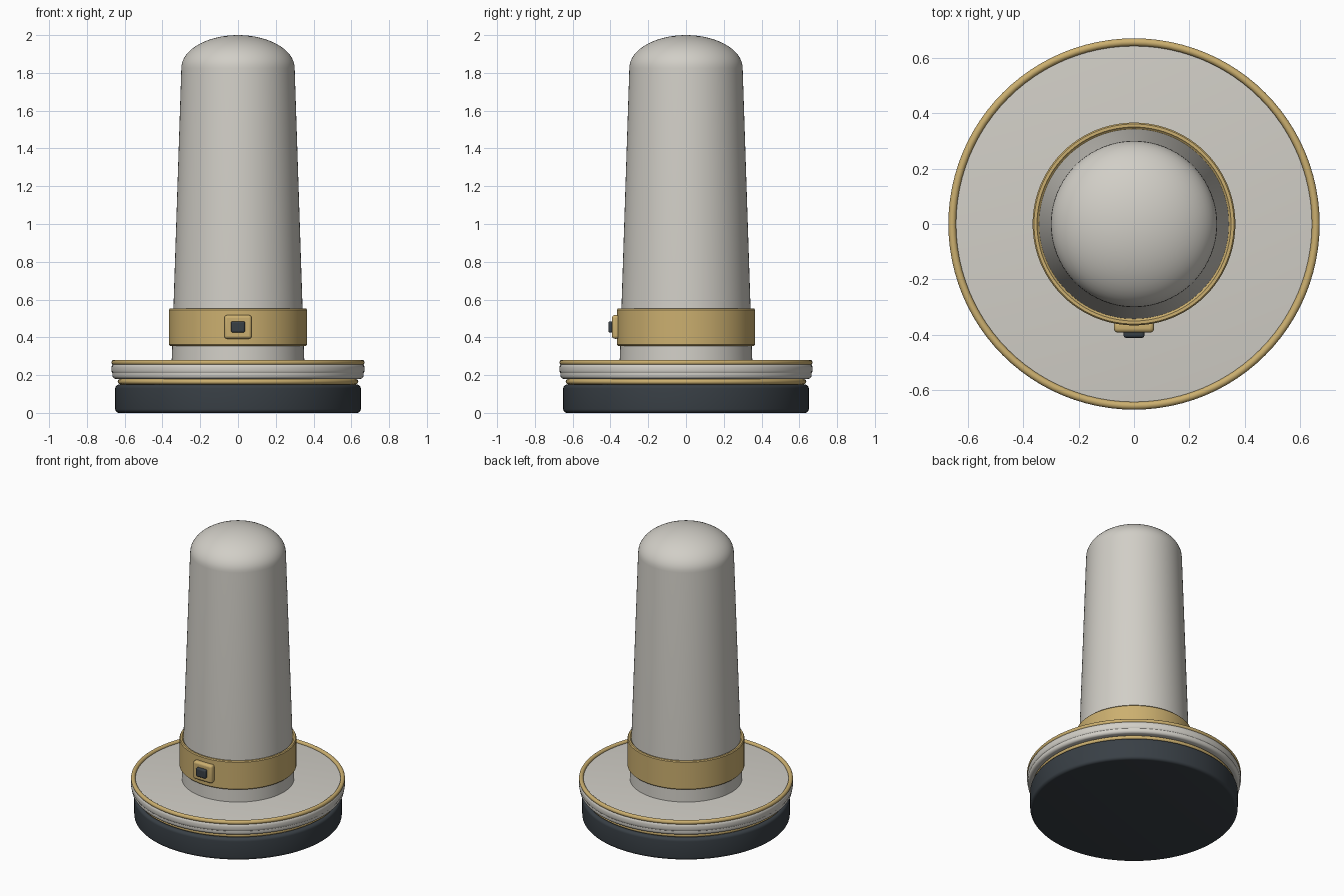
import bpy, math

cube = bpy.data.objects.get("Cube")
if cube:
    bpy.data.objects.remove(cube, do_unlink=True)


def material(name, rgb):
    m = bpy.data.materials.new(name)
    m.use_nodes = True
    m.diffuse_color = (*rgb, 1)
    m.node_tree.nodes["Principled BSDF"].inputs["Base Color"].default_value = (*rgb, 1)
    return m


IVORY = material("warm ivory", (0.64, 0.62, 0.57))
GOLD = material("soft gold", (0.60, 0.43, 0.16))
DARK = material("dark slate", (0.04, 0.05, 0.06))


def finish(obj, name, mat):
    obj.name = name
    obj.data.materials.append(mat)
    bpy.ops.object.select_all(action="DESELECT")
    obj.select_set(True)
    bpy.context.view_layer.objects.active = obj
    bpy.ops.object.shade_smooth_by_angle(angle=math.radians(35))
    return obj


def lathe(name, profile, mat, closed=False, steps=96):
    """Spin an (r, z) profile, listed bottom to top on the outside, about z."""
    verts, rings, faces = [], [], []
    for r, z in profile:
        if r < 1e-6:
            rings.append([len(verts)] * steps)
            verts.append((0, 0, z))
        else:
            rings.append(range(len(verts), len(verts) + steps))
            for i in range(steps):
                a = math.tau * i / steps
                verts.append((r * math.cos(a), r * math.sin(a), z))
    pairs = list(zip(rings, rings[1:]))
    if closed:
        pairs.append((rings[-1], rings[0]))
    for low, high in pairs:
        for i in range(steps):
            j = (i + 1) % steps
            quad = (low[i], low[j], high[j], high[i])
            faces.append(tuple(dict.fromkeys(quad)))
    mesh = bpy.data.meshes.new(name)
    mesh.from_pydata(verts, [], faces)
    obj = bpy.data.objects.new(name, mesh)
    bpy.context.collection.objects.link(obj)
    return finish(obj, name, mat)


def rounded(r, z0, z1, bevel, n=5):
    """Outer profile of a disc with rounded rims."""
    pts = [(0, z0)]
    for cz, start in ((z0 + bevel, -90), (z1 - bevel, 0)):
        for i in range(n + 1):
            a = math.radians(start + 90 * i / n)
            pts.append((r - bevel + bevel * math.cos(a), cz + bevel * math.sin(a)))
    return pts + [(0, z1)]


def ring(name, r, z, thick, height):
    pts = [(r + thick * math.cos(math.tau * i / 16),
            z + height * math.sin(math.tau * i / 16)) for i in range(16)]
    return lathe(name, pts, GOLD, closed=True)


def block(name, size, location, bevel, mat):
    bpy.ops.mesh.primitive_cube_add(size=1, location=location)
    obj = bpy.context.object
    obj.scale = size
    bpy.ops.object.transform_apply(location=False, rotation=False, scale=True)
    mod = obj.modifiers.new("rounded edges", "BEVEL")
    mod.width = bevel
    mod.segments = 4
    return finish(obj, name, mat)


# Base and stepped brim
lathe("base", rounded(0.65, 0, 0.15, 0.02), DARK)
lathe("base_neck", [(0, 0.14), (0.62, 0.14), (0.62, 0.19), (0, 0.19)], IVORY)
ring("lower_trim", 0.622, 0.165, 0.015, 0.014)
lathe("brim_lower", rounded(0.665, 0.18, 0.23, 0.018), IVORY)
lathe("brim_upper", rounded(0.67, 0.20, 0.265, 0.025), IVORY)
ring("upper_trim", 0.656, 0.267, 0.014, 0.014)

# Tapered tower with a shallow domed cap
dome = [(0.30 * math.cos(math.radians(a)), 1.825 + 0.175 * math.sin(math.radians(a)))
        for a in range(0, 90, 6)]
lathe("tower", [(0, 0.25), (0.352, 0.25), (0.342, 0.55)] + dome + [(0, 2.0)], IVORY)

# Band with softened rims
lathe("band", [(0.335, 0.355), (0.36, 0.355), (0.366, 0.361), (0.366, 0.546),
               (0.361, 0.552), (0.35, 0.552), (0.345, 0.546), (0.335, 0.54)],
      GOLD, closed=True)

# Front clasp and button
block("clasp", (0.145, 0.04, 0.125), (0, -0.372, 0.455), 0.015, GOLD)
block("clasp_button", (0.075, 0.03, 0.06), (0, -0.396, 0.455), 0.01, DARK)
